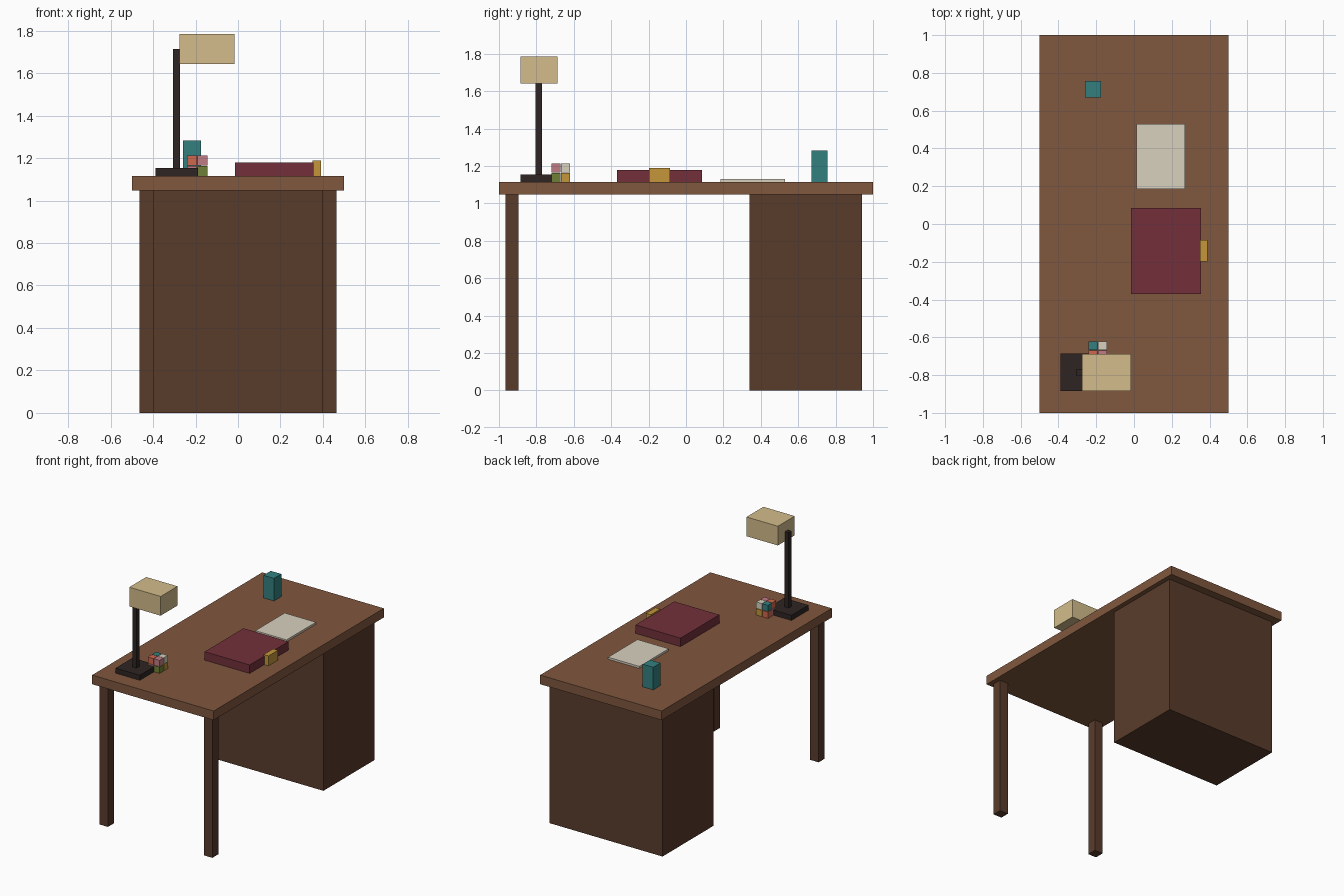
import bpy

if "Cube" in bpy.data.objects:
    bpy.data.objects.remove(bpy.data.objects["Cube"])

def material(name, hex_code):
    def lin(c):
        return c / 12.92 if c <= 0.04045 else ((c + 0.055) / 1.055) ** 2.4
    m = bpy.data.materials.new(name)
    rgb = [lin(int(hex_code[i:i + 2], 16) / 255) for i in (0, 2, 4)]
    m.diffuse_color = (*rgb, 1)
    m.use_nodes = True
    m.node_tree.nodes["Principled BSDF"].inputs["Base Color"].default_value = m.diffuse_color
    return m

MATS = {n: material(n, h) for n, h in {
    "wood": "80573E", "dark_wood": "593B2B", "black": "2E2523", "tan": "D3BC8B",
    "teal": "338080", "paper": "D9D1BF", "maroon": "73303B", "yellow": "C4963A",
    "red": "D0674C", "pink": "C07C84", "green": "6F8038"}.items()}

def box(name, mat, x, y, z):
    """Box spanning the given (low, high) range on each axis."""
    spans = (x, y, z)
    bpy.ops.mesh.primitive_cube_add(size=1, location=[(a + b) / 2 for a, b in spans])
    ob = bpy.context.object
    ob.name = name
    ob.scale = [b - a for a, b in spans]
    bpy.ops.object.transform_apply(location=False, rotation=False, scale=True)
    ob.data.materials.append(MATS[mat])
    return ob

TOP = 1.115      # height of the work surface
UNDER = 1.047    # underside of the desk top

# Desk
box("desk_top", "wood", (-0.5, 0.5), (-1, 1), (UNDER, TOP))
box("drawer_cabinet", "dark_wood", (-0.465, 0.465), (0.34, 0.94), (0, UNDER))
for side, x in (("left", -0.43), ("right", 0.43)):
    box(side + "_leg", "dark_wood", (x - 0.035, x + 0.035), (-0.965, -0.895), (0, UNDER))

# Lamp
box("lamp_base", "black", (-0.388, -0.188), (-0.885, -0.685), (TOP, 1.153))
box("lamp_pole", "black", (-0.306, -0.272), (-0.804, -0.77), (1.153, 1.713))
box("lamp_shade", "tan", (-0.275, -0.017), (-0.885, -0.687), (1.642, 1.785))

# Things lying on the desk
box("cup", "teal", (-0.26, -0.174), (0.671, 0.757), (TOP, 1.283))
box("paper_stack", "paper", (0.013, 0.27), (0.185, 0.53), (TOP, 1.13))
box("book", "maroon", (-0.015, 0.355), (-0.37, 0.086), (TOP, 1.178))
box("book_clasp", "yellow", (0.35, 0.39), (-0.198, -0.086), (TOP, 1.189))

# Puzzle cube: colours keyed by (right, back, upper)
COLOURS = {(0, 0, 0): "pink", (0, 0, 1): "red", (0, 1, 0): "red", (0, 1, 1): "teal",
           (1, 0, 0): "green", (1, 0, 1): "pink", (1, 1, 0): "yellow", (1, 1, 1): "paper"}
for (i, j, k), colour in COLOURS.items():
    lo = (-0.24 + 0.05 * i, -0.718 + 0.05 * j, TOP + 0.05 * k)
    box(f"puzzle_block_{i}{j}{k}", colour, *[(v, v + 0.047) for v in lo])
